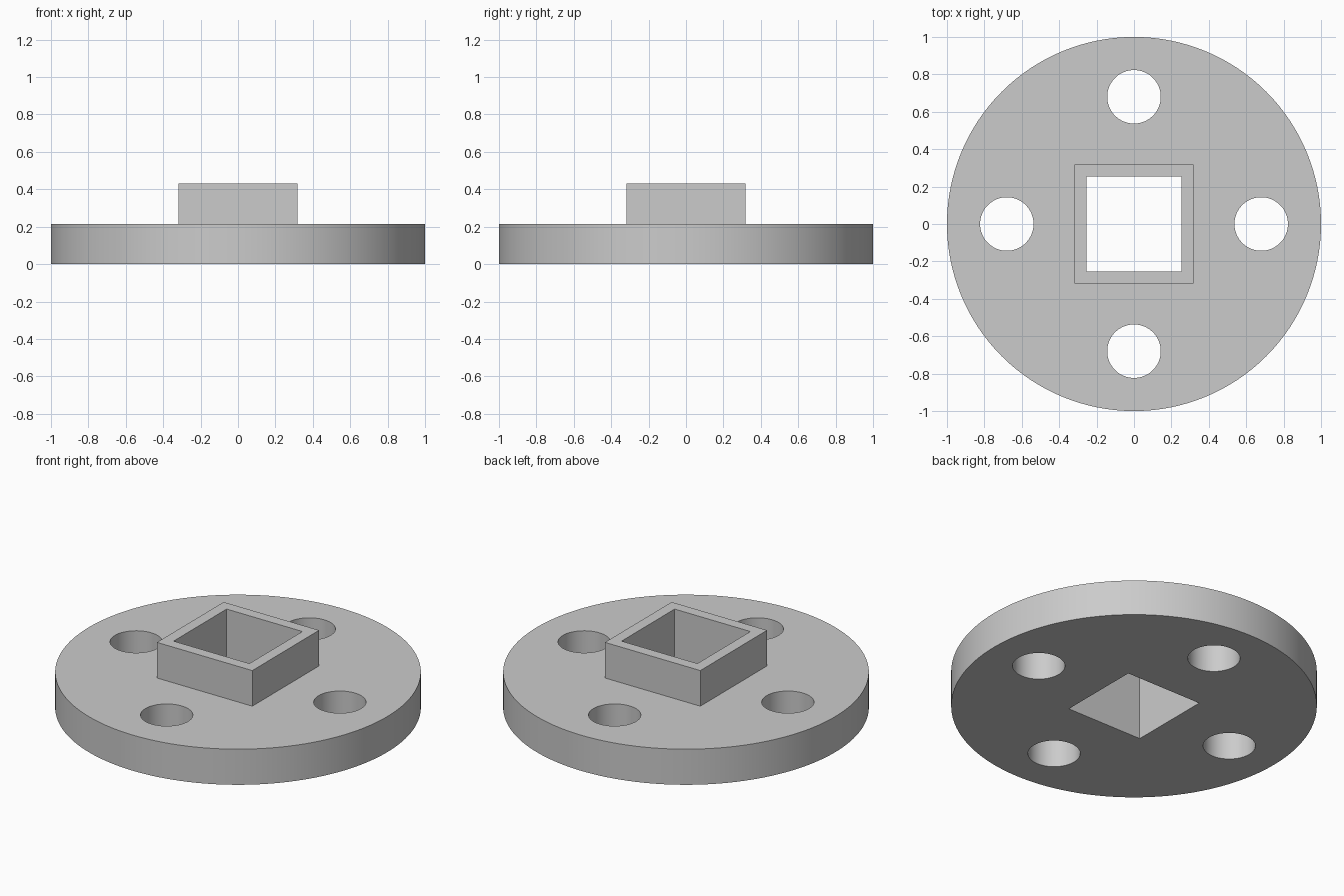
import bpy
import math
from mathutils import Matrix

cube = bpy.data.objects.get("Cube")
if cube:
    bpy.data.objects.remove(cube, do_unlink=True)

FLANGE_H, TOTAL_H = 0.215, 0.43
HUB_SIDE, BORE_SIDE = 0.637, 0.506
HOLE_R, HOLE_RING = 0.143, 0.68

grey = bpy.data.materials.new("plain_grey")
grey.use_nodes = True
colour = (0.6, 0.6, 0.6, 1)
grey.diffuse_color = colour
grey.node_tree.nodes["Principled BSDF"].inputs["Base Color"].default_value = colour


def finish(name):
    obj = bpy.context.object
    obj.name = name
    obj.data.transform(Matrix.Diagonal((*obj.scale, 1)))
    obj.scale = (1, 1, 1)
    obj.data.materials.append(grey)
    return obj


def cylinder(name, radius, z0, z1, x=0, y=0, sides=96):
    bpy.ops.mesh.primitive_cylinder_add(vertices=sides, radius=radius, depth=z1 - z0,
                                        location=(x, y, (z0 + z1) / 2))
    return finish(name)


def block(name, side, z0, z1):
    bpy.ops.mesh.primitive_cube_add(size=1, location=(0, 0, (z0 + z1) / 2))
    bpy.context.object.scale = (side, side, z1 - z0)
    return finish(name)


def combine(target, tool, operation):
    tool.hide_render = True
    mod = target.modifiers.new(tool.name, "BOOLEAN")
    mod.operation, mod.object, mod.solver = operation, tool, "EXACT"
    bpy.context.view_layer.objects.active = target
    bpy.ops.object.modifier_apply(modifier=mod.name)
    bpy.data.objects.remove(tool, do_unlink=True)


# Round flange with a raised square hub
flange = cylinder("flange_with_square_hub", 1, 0, FLANGE_H, sides=128)
combine(flange, block("hub", HUB_SIDE, FLANGE_H / 2, TOTAL_H), "UNION")

# Square bore through the middle
combine(flange, block("bore_cutter", BORE_SIDE, -0.1, TOTAL_H + 0.1), "DIFFERENCE")

# Four bolt holes on a ring
for i in range(4):
    a = i * math.pi / 2
    hole = cylinder("bolt_hole_cutter", HOLE_R, -0.1, FLANGE_H + 0.1,
                    HOLE_RING * math.cos(a), HOLE_RING * math.sin(a), 64)
    combine(flange, hole, "DIFFERENCE")

# Smooth round walls, sharp rims
bpy.ops.object.select_all(action="DESELECT")
flange.select_set(True)
bpy.context.view_layer.objects.active = flange
bpy.ops.object.shade_smooth_by_angle(angle=math.radians(30))
